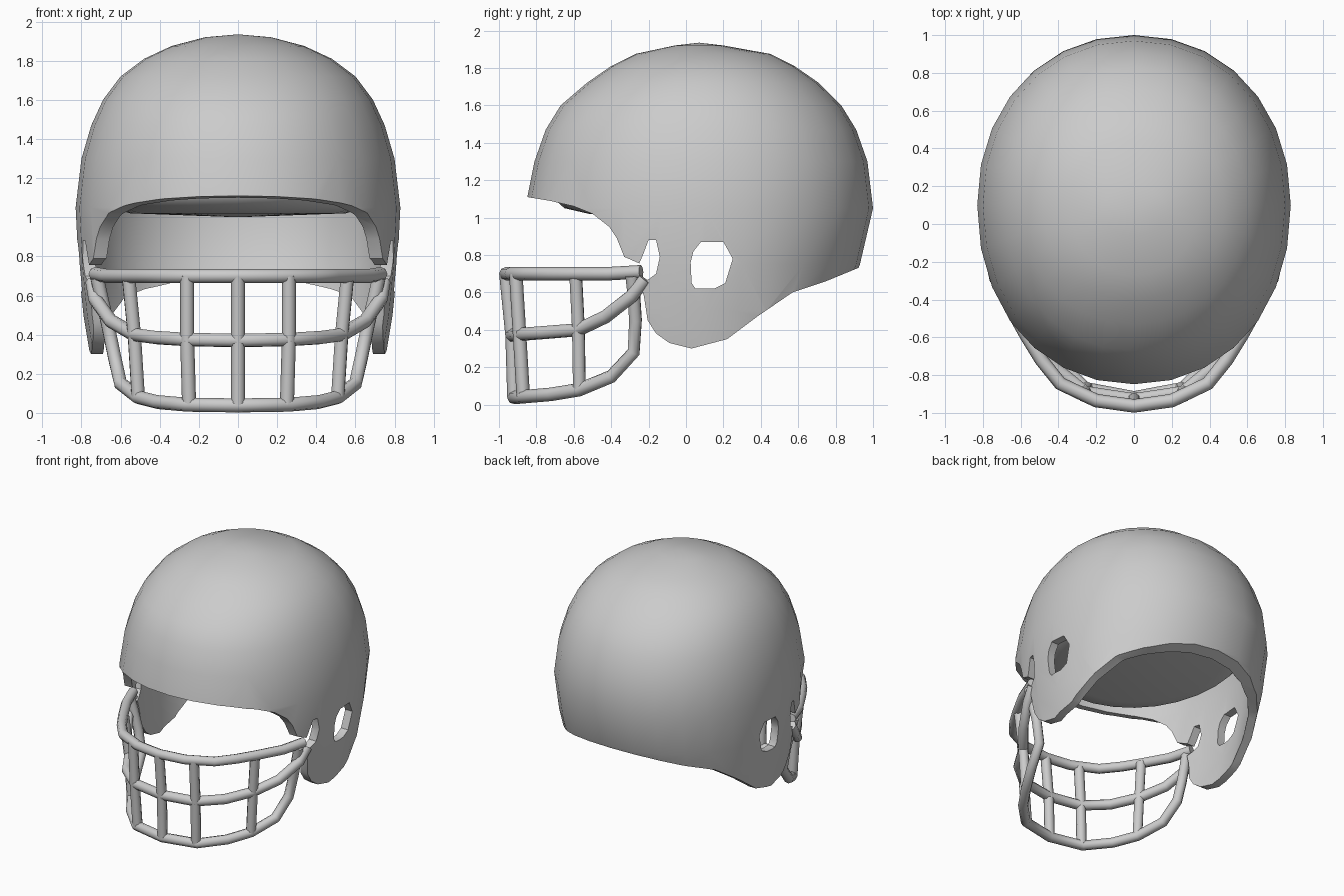
import bpy, bmesh, math

if "Cube" in bpy.data.objects:
    bpy.data.objects.remove(bpy.data.objects["Cube"])

SEG = 28


def new_object(name, bm):
    me = bpy.data.meshes.new(name)
    bm.to_mesh(me)
    bm.free()
    ob = bpy.data.objects.new(name, me)
    bpy.context.collection.objects.link(ob)
    return ob


def activate(ob):
    bpy.ops.object.select_all(action='DESELECT')
    ob.select_set(True)
    bpy.context.view_layer.objects.active = ob


def smooth(ob, angle):
    activate(ob)
    bpy.ops.object.shade_smooth_by_angle(angle=math.radians(angle))


def loft(name, rings, top, bottom=None):
    """Stack egg-shaped rings (z, half width, front y, back y)."""
    bm = bmesh.new()
    loops = []
    for z, w, f, b in rings:
        mid = 0.1 if w > 0.3 else (f + b) / 2
        loop = []
        for i in range(SEG):
            a = 2 * math.pi * i / SEG
            c, s = math.cos(a), math.sin(a)
            p = 2 / 2.1
            x = math.copysign(abs(c) ** p, c) * w
            y = abs(s) ** p
            y = mid + y * (b - mid) if s > 0 else mid - y * (mid - f)
            loop.append(bm.verts.new((x, y, z)))
        loops.append(loop)
    for lo, hi in zip(loops, loops[1:]):
        for i in range(SEG):
            j = (i + 1) % SEG
            bm.faces.new((lo[i], lo[j], hi[j], hi[i]))
    t = bm.verts.new(top)
    for i in range(SEG):
        bm.faces.new((loops[-1][i], loops[-1][(i + 1) % SEG], t))
    if bottom:
        v = bm.verts.new(bottom)
        for i in range(SEG):
            bm.faces.new((loops[0][(i + 1) % SEG], loops[0][i], v))
    return new_object(name, bm)


def side_prism(name, outline):
    """Extrude a side outline (y, z) right across the model."""
    bm = bmesh.new()
    left = [bm.verts.new((-1.2, y, z)) for y, z in outline]
    right = [bm.verts.new((1.2, y, z)) for y, z in outline]
    bm.faces.new(left)
    bm.faces.new(right[::-1])
    n = len(outline)
    for i in range(n):
        j = (i + 1) % n
        bm.faces.new((left[i], right[i], right[j], left[j]))
    bmesh.ops.recalc_face_normals(bm, faces=bm.faces)
    ob = new_object(name, bm)
    ob.hide_render = True
    return ob


def cut(ob, cutter, op):
    m = ob.modifiers.new(op.lower(), 'BOOLEAN')
    m.operation, m.object, m.solver = op, cutter, 'EXACT'
    activate(ob)
    bpy.ops.object.modifier_apply(modifier=m.name)
    bpy.data.objects.remove(cutter)


def tube(name, pts, mirror=False, r=0.036):
    """Round bar; mirror=True continues a centre-to-side path on the other side."""
    if mirror:
        pts = [(-x, y, z) for x, y, z in pts[:0:-1]] + pts
    cu = bpy.data.curves.new(name, 'CURVE')
    cu.dimensions = '3D'
    cu.bevel_depth, cu.bevel_resolution, cu.use_fill_caps = r, 2, True
    sp = cu.splines.new('POLY')
    sp.points.add(len(pts) - 1)
    for p, co in zip(sp.points, pts):
        p.co = (*co, 1)
    ob = bpy.data.objects.new(name, cu)
    bpy.context.collection.objects.link(ob)
    activate(ob)
    bpy.ops.object.convert(target='MESH')
    smooth(bpy.context.object, 50)


# Shell: lofted dome, given thickness and trimmed to the side outline
shell = loft("shell", [
    (0.20, .74, -.80, .72), (0.50, .79, -.83, .83), (0.75, .815, -.85, .93),
    (1.05, .83, -.86, 1.0), (1.30, .80, -.81, .97), (1.47, .75, -.75, .91),
    (1.60, .69, -.67, .83), (1.72, .60, -.53, .71), (1.81, .48, -.40, .58),
    (1.875, .34, -.27, .45), (1.92, .17, -.06, .20)], (0, .07, 1.935))
sol = shell.modifiers.new("thickness", 'SOLIDIFY')
sol.thickness, sol.offset = 0.06, -1
activate(shell)
bpy.ops.object.modifier_apply(modifier=sol.name)

cut(shell, side_prism("outline_cutter", [
    (-1.1, 1.13), (-.85, 1.11), (-.73, 1.09), (-.60, 1.06), (-.50, 1.02),
    (-.41, .95), (-.37, .89), (-.33, .79), (-.25, .755), (-.23, .80),
    (-.20, .88), (-.16, .88), (-.14, .79), (-.16, .70), (-.20, .67),
    (-.245, .65), (-.225, .58), (-.205, .45), (-.16, .38), (-.09, .33),
    (.03, .30), (.22, .35), (.38, .47), (.57, .60), (.75, .66), (.92, .73),
    (1.1, .80), (1.1, 2.1), (-1.1, 2.1)]), 'INTERSECT')

# Ear holes
cut(shell, side_prism("ear_cutter", [
    (.05, .62), (.03, .65), (.025, .76), (.04, .82), (.08, .87), (.20, .87),
    (.25, .78), (.21, .65), (.15, .62)]), 'DIFFERENCE')
smooth(shell, 40)

# Inner padding, rounded underneath
liner = loft("inner_padding", [
    (1.02, .55, -.52, .68), (1.05, .66, -.65, .82), (1.12, .72, -.73, .89),
    (1.30, .71, -.71, .87), (1.55, .59, -.57, .75), (1.72, .45, -.38, .57),
    (1.82, .25, -.15, .33)], (0, .08, 1.85), (0, .08, 1.0))
smooth(liner, 60)

# Face guard: horizontal bars
tube("guard_top_bar", [
    (0, -.963, .70), (.20, -.935, .70), (.39, -.845, .70), (.49, -.72, .70),
    (.57, -.59, .70), (.67, -.41, .70), (.73, -.24, .71)], True)
tube("guard_middle_bar", [
    (0, -.93, .37), (.26, -.89, .375), (.42, -.76, .385), (.53, -.575, .40),
    (.65, -.43, .47), (.73, -.29, .58), (.745, -.22, .67)], True)
tube("guard_bottom_bar", [
    (0, -.92, .038), (.26, -.87, .042), (.41, -.72, .055), (.51, -.57, .08),
    (.60, -.40, .15), (.63, -.28, .28), (.665, -.27, .45), (.70, -.28, .60),
    (.72, -.29, .69)], True)

# Face guard: upright bars
tube("guard_centre_post", [(0, -.963, .70), (0, -.93, .37), (0, -.92, .04)])
for side, s in (("left", -1), ("right", 1)):
    tube(f"guard_{side}_front_post", [
        (s * .26, -.91, .70), (s * .26, -.89, .375), (s * .25, -.87, .042)])
    tube(f"guard_{side}_side_post", [
        (s * .56, -.59, .70), (s * .53, -.575, .40), (s * .51, -.57, .08)])
